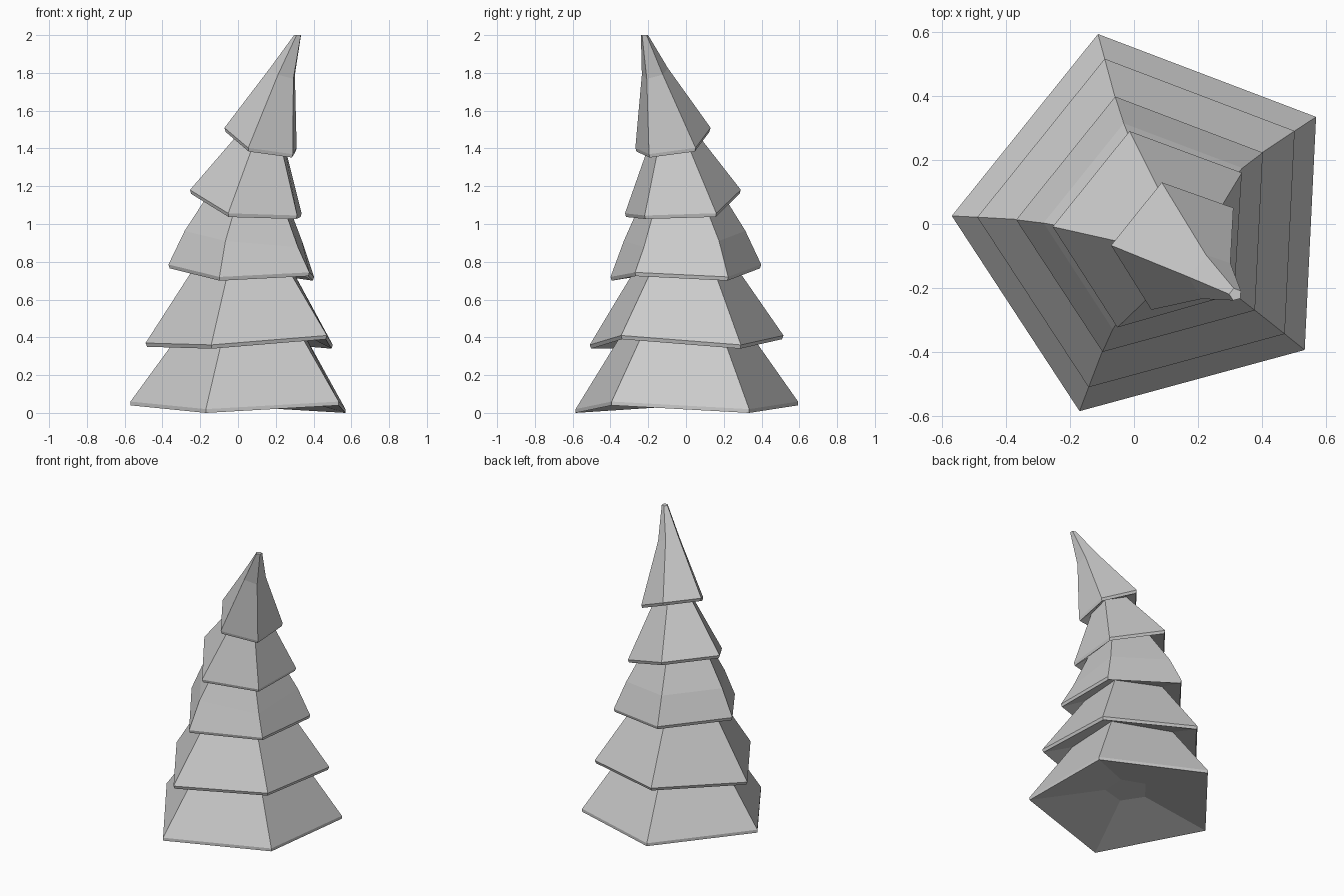
import bpy, bmesh, math
from mathutils import Vector

if "Cube" in bpy.data.objects:
    bpy.data.objects.remove(bpy.data.objects["Cube"])

LEAN = math.radians(-39)                 # the tree bends towards this direction
L = Vector((math.cos(LEAN), math.sin(LEAN)))
S = Vector((-L.y, L.x))
ANGLES = [math.radians(33.2 + 72 * k) for k in range(5)]

bm = bmesh.new()


def ring(cx, cy, z, r, tilt=0.0, droop=(0,) * 5):
    """Five-sided ring, tilted towards the lean, with uneven corner heights."""
    out = []
    squash = math.sqrt(1 - tilt * tilt)
    for a, d in zip(ANGLES, droop):
        u, v = r * math.cos(a - LEAN), r * math.sin(a - LEAN)
        p = L * (u * squash) + S * v
        out.append(bm.verts.new((cx + p.x, cy + p.y, z - u * tilt + d)))
    return out


def bridge(a, b):
    for i in range(5):
        j = (i + 1) % 5
        bm.faces.new((a[i], a[j], b[j], b[i]))


ZIG = (-.02, .02, .02, -.02, .02)
# each tier: rim (cx, cy, z, r, tilt), corner droop, rim taper, rings above the rim
tiers = [
    ((.05, -.005, .04, .62, 0), ZIG, 1.0,
     [(.05, -.005, .43, .35, 0)]),
    ((.05, -.005, .38, .54, 0), (-.02, .03, -.01, -.02, .03), .985,
     [(.05, -.007, .78, .27, .04)]),
    ((.051, -.007, .747, .42, .055), ZIG, .985,
     [(.055, -.012, .925, .34, .14), (.075, -.03, 1.14, .22, .23)]),
    ((.066, -.02, 1.10, .326, .23), ZIG, .98,
     [(.135, -.07, 1.45, .13, .35)]),
    ((.134, -.07, 1.437, .215, .36), (-.01, .01, .01, -.01, .01), .97,
     [(.24, -.165, 1.80, .075, .42), (.317, -.22, 2.0, .02, 0)]),
]

# recessed cap under the lowest tier
prev = ring(.05, -.005, .12, .14)
bm.faces.new(prev[::-1])

# underside, thin rim and slope of every tier
for (cx, cy, z, r, t), droop, taper, uppers in tiers:
    loops = [ring(cx, cy, z - .02, r * taper, t, droop), ring(cx, cy, z, r, t, droop)]
    loops += [ring(*u) for u in uppers]
    for nxt in loops:
        bridge(prev, nxt)
        prev = nxt
bm.faces.new(prev)

bmesh.ops.recalc_face_normals(bm, faces=bm.faces[:])
mesh = bpy.data.meshes.new("tree_foliage")
bm.to_mesh(mesh)
bm.free()
tree = bpy.data.objects.new("tree_foliage", mesh)
bpy.context.collection.objects.link(tree)
